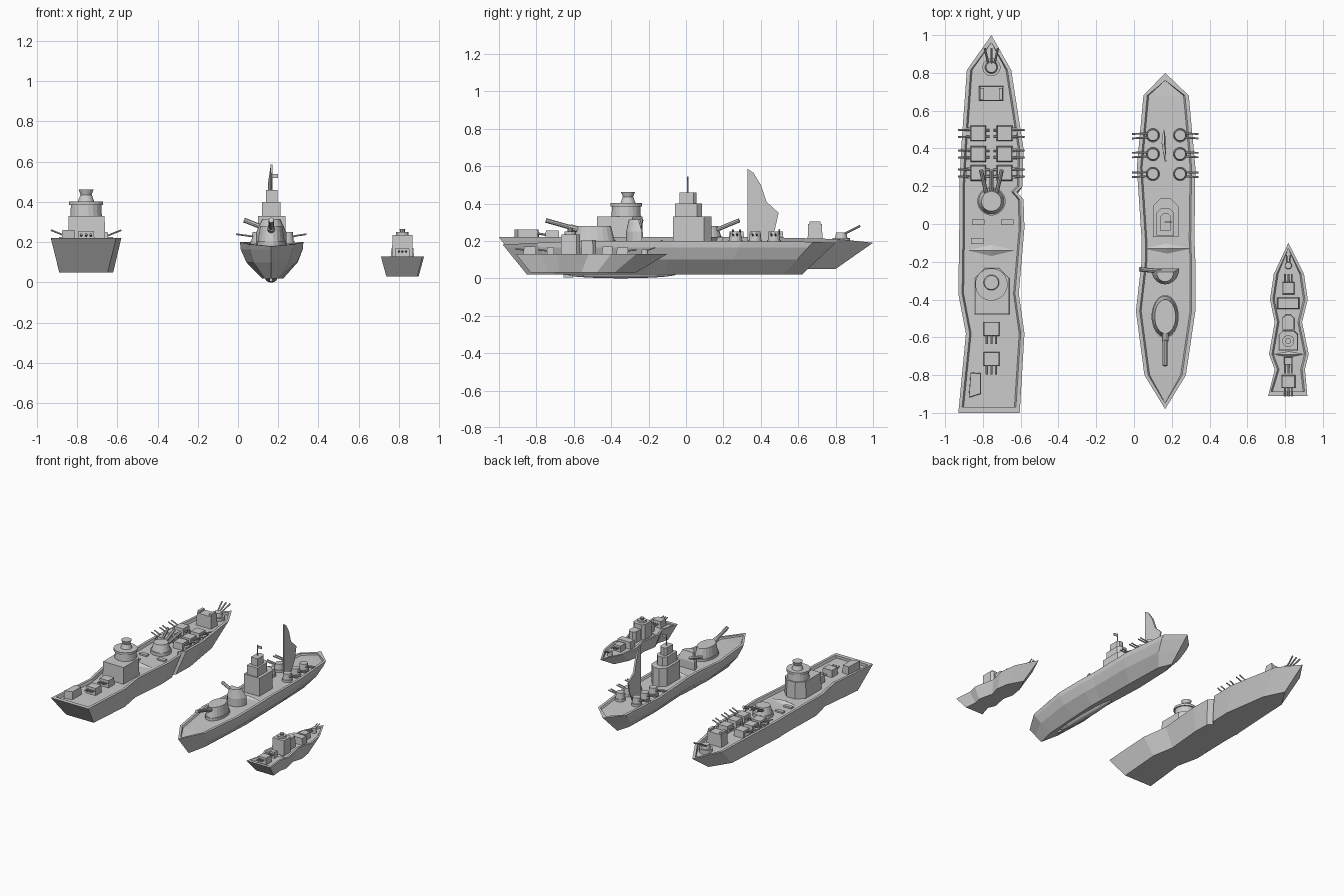
import bpy, bmesh, math
from mathutils import Vector

if "Cube" in bpy.data.objects:
    bpy.data.objects.remove(bpy.data.objects["Cube"])


def make(name, verts, faces):
    bm = bmesh.new()
    vs = [bm.verts.new(v) for v in verts]
    for f in faces:
        bm.faces.new([vs[i] for i in f])
    bmesh.ops.remove_doubles(bm, verts=bm.verts, dist=1e-5)
    bmesh.ops.recalc_face_normals(bm, faces=bm.faces)
    me = bpy.data.meshes.new(name)
    bm.to_mesh(me)
    bm.free()
    ob = bpy.data.objects.new(name, me)
    bpy.context.collection.objects.link(ob)
    return ob


def prism(name, pts, z0, z1, scale=1.0):
    # vertical prism from a plan outline, optionally tapered
    n = len(pts)
    cx, cy = sum(p[0] for p in pts) / n, sum(p[1] for p in pts) / n
    v = [(x, y, z0) for x, y in pts]
    v += [(cx + (x - cx) * scale, cy + (y - cy) * scale, z1) for x, y in pts]
    f = [(i, (i + 1) % n, n + (i + 1) % n, n + i) for i in range(n)]
    return make(name, v, f + [range(n), range(n, 2 * n)])


def block(name, x, y, sx, sy, z0, z1, scale=1.0):
    a, b = sx / 2, sy / 2
    return prism(name, [(x - a, y - b), (x + a, y - b), (x + a, y + b), (x - a, y + b)], z0, z1, scale)


def drum(name, x, y, r, z0, z1, scale=1.0, n=16, ry=None):
    ry = ry or r
    a = [2 * math.pi * (i + .5) / n for i in range(n)]
    return prism(name, [(x + r * math.cos(t), y + ry * math.sin(t)) for t in a], z0, z1, scale)


def cut_block(name, x0, x1, y0, y1, c, z0, z1, scale=1.0):
    # block with its two +y corners cut off
    return prism(name, [(x0, y0), (x1, y0), (x1, y1 - c), (x1 - c, y1), (x0 + c, y1), (x0, y1 - c)], z0, z1, scale)


def rod(name, a, b, r, n=8):
    a, b = Vector(a), Vector(b)
    q = (b - a).to_track_quat('Z', 'Y')
    ring = [q @ Vector((r * math.cos(2 * math.pi * i / n), r * math.sin(2 * math.pi * i / n), 0)) for i in range(n)]
    f = [(i, (i + 1) % n, n + (i + 1) % n, n + i) for i in range(n)]
    return make(name, [a + p for p in ring] + [b + p for p in ring], f + [range(n), range(n, 2 * n)])


def ridge(name, x0, x1, y, w, z, h):
    # low tent across the deck, tapering to each side
    xm = (x0 + x1) / 2
    return make(name, [(x0, y, z), (xm, y - w, z), (x1, y, z), (xm, y + w, z), (xm, y, z + h)],
                [(0, 1, 4), (1, 2, 4), (2, 3, 4), (3, 0, 4), (0, 3, 2, 1)])


def hull(name, stations, levels, yb0, yb1, rim=0.02, depth=0.02):
    # stations: (y, left, right, rim height); levels: (z, width scale)
    ya, yz = stations[0][0], stations[-1][0]
    zb = levels[-1][0]
    verts, n = [], 0
    for k, (y, xl, xr, zt) in enumerate(stations):
        xc, hw = (xl + xr) / 2, (xr - xl) / 2
        u = (y - ya) / (yz - ya)
        L, R = [(xl, y, zt)], [(xr, y, zt)]
        for z, s in levels:
            t = (zt - z) / (zt - zb)
            yy = y + (yb0 + u * (yb1 - yb0) - y) * t
            L.append((xc - hw * s, yy, z))
            R.append((xc + hw * s, yy, z))
        h = max(hw - rim, 0)
        yi = y + (rim * 1.6 if k == 0 else -rim * 2 if k == len(stations) - 1 else 0)
        hd = max(h - .008, 0)
        ring = L + R[::-1] + [(xc + h, yi, zt), (xc + hd, yi, zt - depth), (xc - hd, yi, zt - depth), (xc - h, yi, zt)]
        n = len(ring)
        verts += ring
    faces, m, nl = [], len(stations), 2 * len(levels) + 2
    for s in range(m - 1):
        for i in range(n):
            j = (i + 1) % n
            faces.append((s * n + i, s * n + j, s * n + n + j, s * n + n + i))
    for b in (0, (m - 1) * n):
        faces.append([b + i for i in range(nl)])
        faces.append([b, b + nl - 1, b + nl, b + nl + 3])
        faces.append([b + nl + i for i in range(4)])
    bm_verts, good = verts, []
    for f in faces:  # drop faces collapsed to a line at the pointed ends
        if len({tuple(round(c, 5) for c in verts[i]) for i in f}) > 2:
            pts = [Vector(verts[i]) for i in f]
            area = sum(((pts[i] - pts[0]).cross(pts[i + 1] - pts[0]) for i in range(1, len(pts) - 1)), Vector())
            if area.length > 1e-7:
                good.append(f)
    return make(name, bm_verts, good)


# ---- large ship (left) ----
AX = -0.755
hull("large_hull", [(-1, -.93, -.605, .22), (-.58, -.89, -.58, .22), (-.37, -.93, -.61, .22), (-.02, -.925, -.58, .22),
                    (.13, -.925, -.585, .22), (.17, -.925, -.62, .22), (.2, -.925, -.59, .22), (.4, -.915, -.585, .22),
                    (.815, -.885, -.65, .21), (1, AX, AX, .19)], [(.05, .74)], -.87, .8)
drum("large_bow_mount", AX, .83, .048, .18, .215)
drum("large_bow_turret", AX, .83, .035, .21, .245, .8)
for s in (-1, 0, 1):
    rod("large_bow_barrel", (AX + s * .012, .83, .23), (AX + s * .035, .93, .28), .006)
block("large_fore_house", AX, .69, .13, .08, .19, .29, .93)
for s in (-1, 1):
    block("large_fore_house_post", AX + s * .05, .69, .02, .06, .285, .305)
for s in (-1, 1):
    for y in (.48, .37, .27):
        x = AX + s * .07
        block("large_side_turret", x, y, .085, .085, .19, .25, .88)
        block("large_side_turret_base", x + s * .05, y, .03, .06, .19, .225)
        for d in (-.017, .017):
            rod("large_side_barrel", (x + s * .03, y + d, .23), (AX + s * .175, y + d * 1.1, .26), .005, 6)
            rod("large_inner_fitting", (x - s * .03, y + d, .225), (x - s * .06, y + d, .225), .006, 6)
drum("large_main_mount", AX, .12, .075, .19, .225, 1, 20)
drum("large_main_turret", AX, .12, .07, .22, .28, .75, 20)
for s in (-1, 0, 1):
    rod("large_main_barrel", (AX + s * .022, .14, .25), (AX + s * .055, .285, .31), .011)
for x, y in ((-.825, .01), (-.67, .01), (-.83, -.09)):
    block("large_hatch", x, y, .066, .03, .19, .212)
ridge("large_deck_ridge", -.88, -.63, -.14, .03, .2, .018)
cut_block("large_bridge_base", -.845, -.66, -.48, -.23, .055, .19, .33, .97)
drum("large_bridge_drum", AX, -.32, .08, .32, .39, .95, 20)
drum("large_bridge_roof", AX, -.32, .086, .385, .402, 1, 20)
drum("large_funnel_lower", AX, -.31, .042, .40, .435, .7)
drum("large_funnel_cap", AX, -.31, .028, .435, .462, 1.35)
for y in (-.555, -.715):
    block("large_aft_turret", AX, y, .085, .075, .19, .255, .92)
    for s in (-1, 0, 1):
        rod("large_aft_barrel", (AX + s * .024, y - .02, .23), (AX + s * .024, y - .08, .24), .006)
prism("large_stern_house", [(-.875, -.92), (-.81, -.9), (-.81, -.79), (-.865, -.785)], .19, .26, .95)

# ---- middle ship ----
BX = 0.165
hull("middle_hull", [(-.98, BX, BX, .18), (-.8, .055, .275, .19), (-.46, .01, .325, .2), (-.2, .04, .325, .2),
                     (-.08, .04, .32, .2), (.3, .015, .325, .2), (.68, .05, .29, .195), (.8, BX, BX, .19)],
     [(.165, .98), (.1, .8), (.02, .3)], -.85, .62, depth=.012)
bpy.ops.mesh.primitive_uv_sphere_add(segments=16, ring_count=10, location=(BX, -.35, .022))
bulge = bpy.context.object
bulge.name = "middle_keel_bulge"
bulge.scale = (.03, .3, .022)
block("middle_rudder", BX, -.63, .015, .05, .005, .05)
# aft teardrop turret with a long gun
drum("middle_aft_mount", BX, -.49, .072, .18, .205, 1, 20, .115)
drum("middle_aft_turret", BX, -.49, .068, .2, .28, .82, 20, .11)
rod("middle_aft_gun", (BX, -.52, .245), (BX, -.75, .31), .013, 10)
rod("middle_aft_gun_sleeve", (BX, -.52, .245), (BX, -.62, .273), .018, 10)
# half-dome gun house with an upright flat back
arc = [math.pi * i / 10 for i in range(11)]
prism("middle_half_turret", [(BX - .075 * math.cos(t), -.235 - .085 * math.sin(t)) for t in arc], .18, .25)
prism("middle_half_turret_top", [(BX - .075 * math.cos(t), -.235 - .085 * math.sin(t)) for t in arc], .25, .315, .6)
rod("middle_half_turret_gun", (BX - .02, -.25, .265), (.03, -.24, .31), .012)
ridge("middle_deck_ridge", .04, .31, -.13, .028, .187, .018)
# stepped tower with mast and flag
cut_block("middle_tower_base", .1, .235, -.07, .135, .04, .18, .33)
cut_block("middle_tower_middle", .12, .212, -.06, .085, .025, .33, .40)
cut_block("middle_tower_top", .138, .196, -.035, .055, .015, .40, .46)
rod("middle_mast", (BX, .01, .46), (BX, .01, .545), .004, 6)
block("middle_flag", BX + .018, .01, .034, .004, .52, .54)
# tall curved fin
prof = [(.33, .585), (.36, .565), (.4, .5), (.43, .41), (.495, .35), (.475, .26), (.43, .18), (.33, .18)]
k = len(prof)
bend = [0, -.002, -.006, -.01, -.008, -.006, -.004, 0]
fin = [(BX + b - .003 - .006 * (i in (2, 3, 6)), y, z) for i, ((y, z), b) in enumerate(zip(prof, bend))]
fin += [(BX + b + .006, y, z) for (y, z), b in zip(prof, bend)]
make("middle_fin", fin, [(i, (i + 1) % k, k + (i + 1) % k, k + i) for i in range(k)] + [range(k), range(k, 2 * k)])
for s in (-1, 1):
    for y in (.47, .37, .265):
        x = BX + .007 + s * .072
        drum("middle_side_mount", x, y, .038, .18, .205)
        drum("middle_side_turret", x, y, .034, .2, .25, .85)
        for d in (-.01, .01):
            rod("middle_side_barrel", (x, y + d, .225), (BX + s * .175, y + d * 1.2 - .005, .24), .005, 6)

# ---- small ship (right) ----
CX = 0.817
hull("small_hull", [(-.91, .71, .918, .13), (-.77, .745, .905, .13), (-.69, .715, .925, .13), (-.52, .745, .89, .13),
                    (-.4, .72, .92, .13), (-.265, .74, .9, .13), (-.1, CX, CX, .13)], [(.03, .74)], -.83, -.27, .015, .012)
drum("small_bow_turret", CX, -.22, .02, .11, .155, .85, 12)
for s in (-1, 1):
    rod("small_bow_barrel", (CX + s * .005, -.22, .145), (CX + s * .01, -.165, .165), .004, 6)


def small_gun(y, sx, sy, z, d):
    block("small_turret", CX, y, sx, sy, .11, z, .9)
    for s in (-1, 0, 1):
        y0 = y + d * sy * .4
        rod("small_barrel", (CX + s * .018, y0, z - .018), (CX + s * .018, y0 + d * .05, z - .012), .005, 6)


small_gun(-.34, .065, .065, .165, 1)
block("small_fore_house", CX, -.42, .12, .06, .11, .17, .9)
cut_block("small_mid_house", CX - .032, CX + .032, -.56, -.48, .018, .11, .205, .95)
cut_block("small_bridge", CX - .052, CX + .052, -.67, -.565, .02, .11, .235, .95)
drum("small_bridge_roof", CX, -.62, .032, .235, .25, 1, 12)
drum("small_funnel", CX, -.62, .012, .25, .266, 1.3, 10)
ridge("small_deck_ridge", .74, .9, -.69, .015, .118, .015)
small_gun(-.725, .045, .04, .165, -1)
small_gun(-.835, .075, .07, .17, -1)
